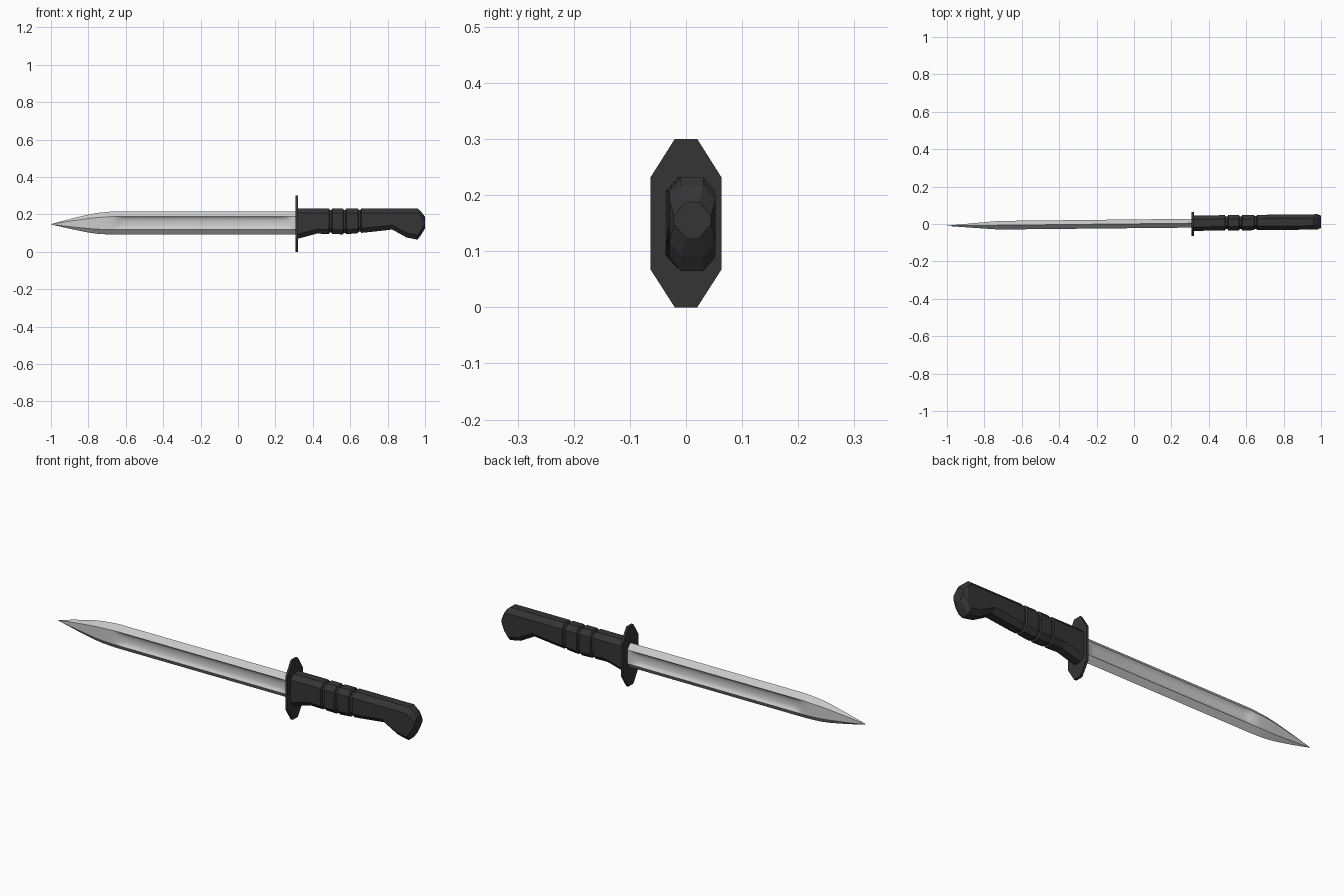
import bpy, bmesh, math

if "Cube" in bpy.data.objects:
    bpy.data.objects.remove(bpy.data.objects["Cube"])


def lean(x):
    # blade and grip run slightly askew to the x axis
    return 0.0105 * x + 0.001


def loft(name, rings):
    bm = bmesh.new()
    loops = [[bm.verts.new((x, y + lean(x), z)) for x, y, z in r] for r in rings]
    for a, b in zip(loops, loops[1:]):
        n = len(a)
        for i in range(n):
            j = (i + 1) % n
            bm.faces.new((a[i], a[j], b[j], b[i]))
    bm.faces.new(loops[0])
    bm.faces.new(loops[-1])
    bmesh.ops.remove_doubles(bm, verts=bm.verts, dist=1e-5)
    bmesh.ops.recalc_face_normals(bm, faces=bm.faces)
    me = bpy.data.meshes.new(name)
    bm.to_mesh(me)
    bm.free()
    ob = bpy.data.objects.new(name, me)
    bpy.context.collection.objects.link(ob)
    return ob


def interp(table, x):
    for (x0, v0), (x1, v1) in zip(table, table[1:]):
        if x <= x1:
            return v0 + (v1 - v0) * (x - x0) / (x1 - x0)
    return table[-1][1]


# Blade: hexagonal section with a rounded fuller on both faces
def blade_ring(x, zc, half_h, half_t, depth):
    side = [(half_h, 0.0)]
    for k in range(9):
        u = 1 - k / 4
        side.append((u * half_h * 0.56, half_t - depth * math.sqrt(1 - u * u)))
    pts = [(x, -y, zc + z) for z, y in side]
    pts.append((x, 0, zc - half_h))
    pts += [(x, y, zc + z) for z, y in reversed(side[1:])]
    return pts


# x, centre z, half height, half thickness, fuller depth
blade_stations = [
    (0.315, .154, .062, .0235, 0), (0.285, .154, .062, .0235, 0),
    (0.265, .154, .062, .0235, .009), (0.24, .154, .062, .0235, .014),
    (-0.61, .154, .062, .0230, .014), (-0.64, .154, .062, .0230, .009),
    (-0.66, .154, .062, .0230, 0), (-0.70, .153, .060, .0230, 0),
    (-0.75, .152, .056, .0210, 0), (-0.80, .151, .048, .0170, 0),
    (-0.90, .149, .026, .0090, 0), (-1.0, .147, .0008, .0006, 0)]
blade = loft("blade", [blade_ring(*s) for s in blade_stations])
bpy.context.view_layer.objects.active = blade
blade.select_set(True)
bpy.ops.object.shade_smooth_by_angle(angle=math.radians(32))

# Dark finish shared by guard and grip
dark = bpy.data.materials.new("dark_grip")
dark.diffuse_color = (0.035, 0.035, 0.035, 1)
dark.use_nodes = True
dark.node_tree.nodes["Principled BSDF"].inputs["Base Color"].default_value = dark.diffuse_color

# Guard: thin elongated octagonal plate
outline = [(.02, .3), (.063, .232), (.063, .067), (.02, 0),
           (-.02, 0), (-.063, .067), (-.063, .232), (-.02, .3)]
guard = loft("guard", [[(x, y - lean(x), z) for y, z in outline] for x in (.308, .32)])
guard.data.materials.append(dark)


# Grip: chamfered box section, lofted along x
def grip_ring(xt, zt, xb, zb, w, inset=0.0):
    zt, zb, w = zt - inset, zb + inset, w - inset
    cy, cz = 0.021, 0.024
    sec = [(w - cy, zt), (w, zt - cz), (w, zb + cz), (w - cy, zb)]
    sec += [(-y, z) for y, z in reversed(sec)]
    return [(xb + (xt - xb) * (z - zb) / (zt - zb), y, z) for y, z in sec]


belly = [(.318, .070), (.345, .076), (.42, .097), (.57, .093),
         (.70, .105), (.825, .119), (.90, .077), (.96, .065)]
stations = [(x, 0.0) for x, _ in belly if x != .57]
for g in (.495, .57, .65):  # finger grooves
    stations += [(g - .009, 0), (g - .005, .007), (g + .005, .007), (g + .009, 0)]
rings = [grip_ring(x, .231, x, interp(belly, x), .041, d) for x, d in sorted(stations)]
# Rounded-off pommel end
rings.append(grip_ring(.978, .216, .980, .092, .041))
rings.append(grip_ring(.999, .188, .999, .124, .033))
grip = loft("grip", rings)
grip.data.materials.append(dark)
